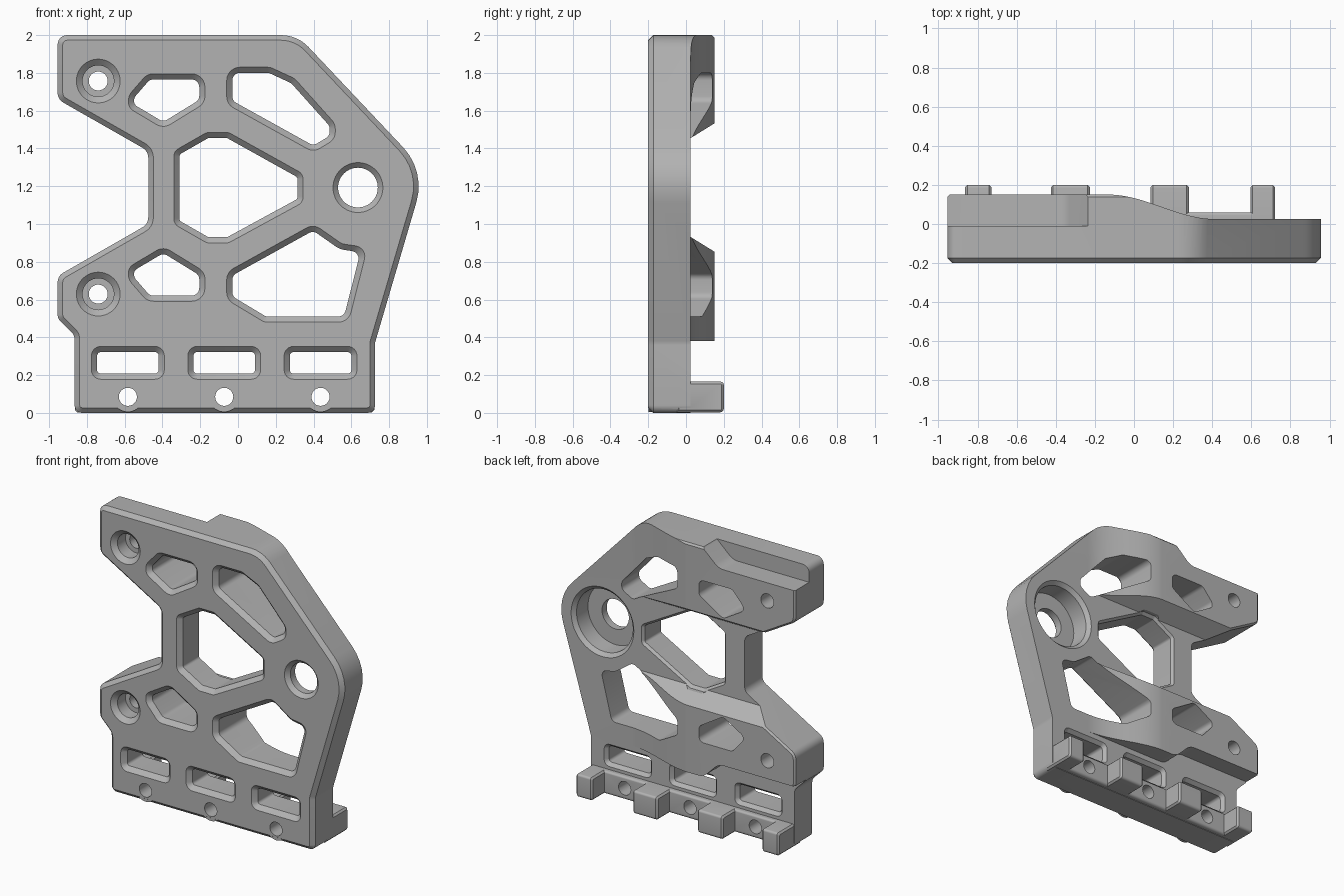
import bpy, bmesh, math
from mathutils import Vector

if "Cube" in bpy.data.objects:
    bpy.data.objects.remove(bpy.data.objects["Cube"])

grey = bpy.data.materials.new("plain_grey")
grey.use_nodes = True
GREY = (0.45, 0.45, 0.45, 1)
grey.diffuse_color = GREY
grey.node_tree.nodes["Principled BSDF"].inputs["Base Color"].default_value = GREY

MID = 1.193          # height about which the two arms mirror
BACK = 0.025         # back of the thin plate


def rounded(points, radius, inset=0.0, steps=6):
    """Inset a polygon, then round its corners; radius may be one per corner."""
    p = [Vector(q) for q in points]
    n = len(p)
    radii = list(radius) if isinstance(radius, (list, tuple)) else [radius] * n
    area = sum(p[i].x * p[(i + 1) % n].y - p[(i + 1) % n].x * p[i].y for i in range(n))
    if area < 0:
        p.reverse()
        radii.reverse()
    dirs = [(p[(i + 1) % n] - p[i]).normalized() for i in range(n)]
    corners, turns = [], []
    for i in range(n):
        a, b = dirs[i - 1], dirs[i]
        na, nb = Vector((-a.y, a.x)), Vector((-b.y, b.x))
        corners.append(p[i] + (na + nb) * (inset / (1 + na.dot(nb))))
        turns.append(math.atan2(a.x * b.y - a.y * b.x, a.dot(b)))
    out = []
    for i in range(n):
        c, a, b, turn = corners[i], dirs[i - 1], dirs[i], turns[i]
        if radii[i] <= 0:
            out.append(c)
            continue
        side = 1 if turn > 0 else -1
        r = max(radii[i] - side * inset, 0.008)
        t = abs(math.tan(turn / 2))
        room = 0.47 * min((c - corners[i - 1]).length, (corners[(i + 1) % n] - c).length)
        r = min(r, room / t)
        normal = Vector((-a.y, a.x)) * side
        start = c - a * (r * t)
        centre = start + normal * r
        for k in range(steps + 1):
            ang = turn * k / steps
            v = start - centre
            out.append(centre + Vector((v.x * math.cos(ang) - v.y * math.sin(ang),
                                        v.x * math.sin(ang) + v.y * math.cos(ang))))
    return out


def loft(name, rings, axis="y"):
    """Solid through (height, outline) rings stacked along one axis."""
    place = {"y": lambda q, h: (q[0], h, q[1]),
             "x": lambda q, h: (h, q[0], q[1]),
             "z": lambda q, h: (q[0], q[1], h)}[axis]
    bm = bmesh.new()
    loops = [[bm.verts.new(place(q, h)) for q in ring] for h, ring in rings]
    n = len(loops[0])
    for lo, hi in zip(loops, loops[1:]):
        for i in range(n):
            bm.faces.new((lo[i], lo[(i + 1) % n], hi[(i + 1) % n], hi[i]))
    bm.faces.new(loops[0][::-1])
    bm.faces.new(loops[-1])
    bmesh.ops.recalc_face_normals(bm, faces=bm.faces)
    mesh = bpy.data.meshes.new(name)
    bm.to_mesh(mesh)
    bm.free()
    mesh.materials.append(grey)
    obj = bpy.data.objects.new(name, mesh)
    bpy.context.collection.objects.link(obj)
    return obj


def prism(name, points, radius, layers, axis="y"):
    return loft(name, [(h, rounded(points, radius, d)) for h, d in layers], axis)


def turned(name, x, z, layers, sides=40):
    """Round solid along y from (y, radius) layers."""
    ring = [(math.cos(math.tau * i / sides), math.sin(math.tau * i / sides)) for i in range(sides)]
    return loft(name, [(y, [(x + r * c, z + r * s) for c, s in ring]) for y, r in layers])


def combine(target, tool, operation="DIFFERENCE"):
    mod = target.modifiers.new("combine", "BOOLEAN")
    mod.operation, mod.object, mod.solver = operation, tool, "EXACT"
    bpy.context.view_layer.objects.active = target
    bpy.ops.object.modifier_apply(modifier=mod.name)
    bpy.data.objects.remove(tool)


def mirrored(points):
    return [(x, 2 * MID - z) for x, z in points]


# Full-depth body with a chamfered front and softened back edge
outline = [(-0.955, 2), (0.314, 2), (0.993, 1.28), (0.725, 0.37), (0.725, 0), (-0.865, 0),
           (-0.865, 0.41), (-0.955, 0.5), (-0.955, 0.725), (-0.475, 1.0), (-0.475, 1.386),
           (-0.955, 1.66)]
radii = [0.05, 0.2, 0.3, 0.08, 0.04, 0.04, 0.05, 0.05, 0.06, 0.06, 0.06, 0.06]
body = prism("bracket_body", outline, radii,
             [(-0.2, 0.027), (-0.173, 0), (0.138, 0), (0.15, 0.012)])

# Thin down the back between the arms, leaving sloped shoulders
combine(body, prism("middle_cutter", [(BACK, 2 * MID - 1.455), (BACK, 1.455), (0.3, 1.625),
                                      (0.3, 2 * MID - 1.625)], 0, [(-1.2, 0), (1.2, 0)], "x"))

# S-shaped run-out of both arms
curve = []
for i in range(25):
    t = i / 24
    curve.append((-0.14 + 0.56 * t, BACK + 0.126 * (1 + math.cos(math.pi * t)) / 2))
combine(body, loft("runout_cutter", [(h, curve + [(1.2, BACK), (1.2, 0.4), (-0.14, 0.4)])
                                     for h in (-0.2, 2.2)], "z"))

# Ledge above the upper arm and clear space below the lower arm
ledge = [(-1.2, 1.885), (-0.36, 1.885), (-0.23, 2.003), (-0.2, 2.2), (-1.2, 2.2)]
combine(body, prism("ledge_cutter", ledge, [0, 0.1, 0.05, 0, 0], [(-0.01, 0), (0.4, 0)]))
under = mirrored([(-1.2, 1.885), (-0.36, 1.885), (-0.24, 2.005), (1.2, 2.005),
                  (1.2, 2.6), (-1.2, 2.6)])
combine(body, prism("under_cutter", under, [0, 0.1, 0.1, 0, 0, 0], [(BACK, 0), (0.4, 0)]))

# Clamp rail with four teeth along the bottom
def bar(name, x0, x1, depth):
    side = [(-0.05, 0.003), (depth, 0.003), (depth, 0.165), (-0.05, 0.165)]
    return prism(name, side, [0, 0.02, 0.015, 0],
                 [(x0, 0.012), (x0 + 0.012, 0), (x1 - 0.012, 0), (x1, 0.012)], "x")


combine(body, bar("rail", -0.85, 0.71, 0.06), "UNION")
for x0, x1 in ((-0.863, -0.73), (-0.425, -0.225), (0.085, 0.28), (0.595, 0.722)):
    combine(body, bar("tooth", x0, x1, 0.2), "UNION")

# Bosses, bolt holes and slots, repeated along the bottom
for x in (-0.583, -0.073, 0.437):
    combine(body, turned("boss", x, 0.085, [(-0.199, 0.08), (-0.05, 0.08)]), "UNION")
    combine(body, turned("bolt_cutter", x, 0.085, [(-0.3, 0.048), (0.3, 0.048)], 24))
    slot = [(x - 0.193, 0.178), (x + 0.193, 0.178), (x + 0.193, 0.352), (x - 0.193, 0.352)]
    combine(body, prism("slot_cutter", slot, 0.05,
                        [(-0.21, -0.01), (-0.17, 0.03), (0.0, 0.03), (0.03, 0.004), (0.3, 0.004)]))

# Lightening windows with chamfered front edges
small = [(-0.48, 1.795), (-0.175, 1.795), (-0.175, 1.64), (-0.395, 1.505),
         (-0.58, 1.615), (-0.58, 1.68)]
upper = [(-0.06, 1.83), (0.17, 1.83), (0.3, 1.77), (0.515, 1.53), (0.515, 1.45),
         (0.4, 1.38), (-0.06, 1.635)]
lower = [(-0.06, 0.745), (-0.06, 0.6), (0.14, 0.48), (0.585, 0.48), (0.685, 0.875),
         (0.55, 0.895), (0.4, 1.0)]
centre = [(-0.165, 1.485), (-0.05, 1.485), (0.345, 1.265), (0.345, 1.115),
          (-0.05, 0.9), (-0.165, 0.9), (-0.34, 1.0), (-0.34, 1.385)]
front = [(-0.21, -0.01), (-0.17, 0.03)]
for window in (small, mirrored(small), upper, lower):
    combine(body, prism("window_cutter", window, 0.07, front + [(0.3, 0.03)]))
combine(body, prism("centre_cutter", centre, 0.05,
                    front + [(0.008, 0.03), (0.028, 0.012), (0.3, 0.012)]))

# Countersunk arm holes
for z in (1.757, 2 * MID - 1.757):
    combine(body, turned("arm_hole_cutter", -0.74, z,
                         [(-0.21, 0.127), (-0.17, 0.083), (-0.08, 0.083),
                          (-0.08, 0.05), (0.3, 0.05)]))

# Pivot hole with a wide bearing seat at the back
combine(body, turned("pivot_cutter", 0.635, 1.193,
                     [(-0.21, 0.142), (-0.173, 0.105), (-0.12, 0.105), (-0.12, 0.215),
                      (0.0, 0.22), (0.03, 0.25), (0.3, 0.25)], 56))

# Shading that keeps the machined edges crisp
bpy.ops.object.select_all(action="DESELECT")
body.select_set(True)
bpy.context.view_layer.objects.active = body
bpy.ops.object.shade_smooth_by_angle(angle=math.radians(25))
